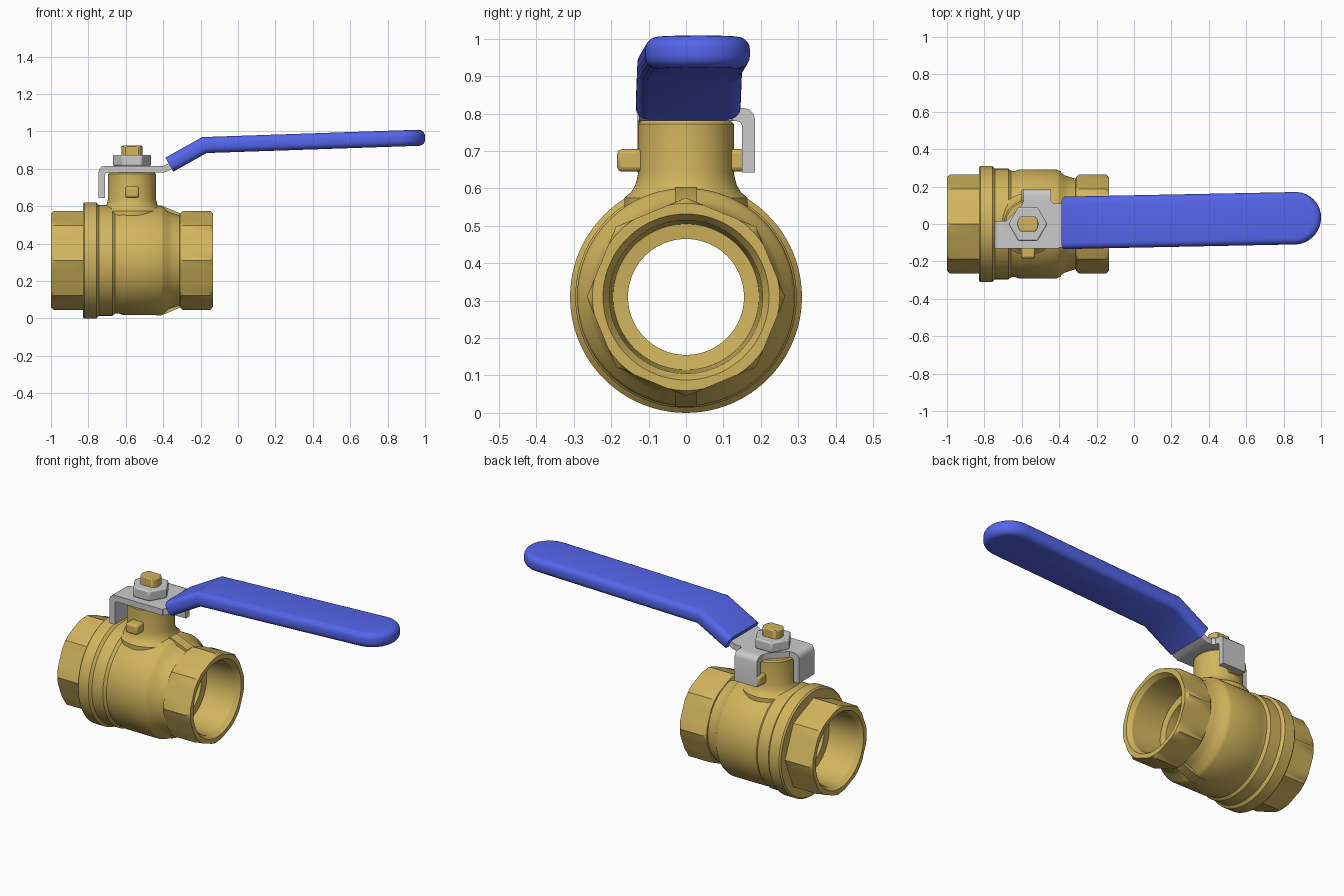
import bpy, bmesh
from math import sin, cos, pi, radians

if "Cube" in bpy.data.objects:
    bpy.data.objects.remove(bpy.data.objects["Cube"])

AX_Z = 0.31      # height of the pipe axis
STEM_X = -0.567  # position of the stem axis


def material(name, rgb):
    m = bpy.data.materials.new(name)
    m.diffuse_color = (*rgb, 1)
    m.use_nodes = True
    m.node_tree.nodes["Principled BSDF"].inputs["Base Color"].default_value = m.diffuse_color
    return m


BRASS = material("brass", (0.64, 0.46, 0.11))
BLUE = material("blue_grip", (0.09, 0.13, 0.83))


def finish(name, bm, mat=None, bevel=0):
    bmesh.ops.recalc_face_normals(bm, faces=bm.faces)
    me = bpy.data.meshes.new(name)
    bm.to_mesh(me)
    bm.free()
    ob = bpy.data.objects.new(name, me)
    bpy.context.collection.objects.link(ob)
    if mat:
        me.materials.append(mat)
    if bevel:
        mod = ob.modifiers.new("bevel", 'BEVEL')
        mod.width, mod.segments, mod.limit_method = bevel, 2, 'ANGLE'
    bpy.ops.object.select_all(action='DESELECT')
    ob.select_set(True)
    bpy.context.view_layer.objects.active = ob
    bpy.ops.object.shade_smooth_by_angle(angle=radians(30))
    return ob


def prism(name, pts, lo, hi, axis, mat=None, bevel=0):
    """Extrude a 2D outline along an axis."""
    place = {'x': lambda a, b, t: (t, a, b),
             'y': lambda a, b, t: (a, t, b),
             'z': lambda a, b, t: (a, b, t)}[axis]
    bm = bmesh.new()
    rows = [[bm.verts.new(place(a, b, t)) for a, b in pts] for t in (lo, hi)]
    n = len(pts)
    for r in rows:
        bm.faces.new(r)
    for i in range(n):
        j = (i + 1) % n
        bm.faces.new((rows[0][i], rows[0][j], rows[1][j], rows[1][i]))
    return finish(name, bm, mat, bevel)


def loft(name, rings, mat, closed):
    """Skin a list of equal rings; close the loop or cap the ends."""
    bm = bmesh.new()
    loops = [[bm.verts.new(p) for p in r] for r in rings]
    n = len(loops[0])
    for k in range(len(loops) if closed else len(loops) - 1):
        a, b = loops[k], loops[(k + 1) % len(loops)]
        for i in range(n):
            j = (i + 1) % n
            bm.faces.new((a[i], a[j], b[j], b[i]))
    if not closed:
        bm.faces.new(loops[0])
        bm.faces.new(loops[-1])
    return finish(name, bm, mat)


# Valve body: turned profile (x, radius, octagonal) with octagonal wrench ends
def body_ring(x, r, octagonal):
    ring = []
    for i in range(96):
        t = 2 * pi * i / 96
        d = t % (pi / 4) - pi / 8
        rr = min(r, 0.245 / cos(d)) if octagonal else r
        ring.append((x, rr * cos(t), AX_Z + rr * sin(t)))
    return ring


profile = [
    (-1, .25, 1), (-.985, .28, 1), (-.83, .28, 1), (-.83, .302, 0),
    (-.822, .31, 0), (-.757, .31, 0), (-.743, .296, 0), (-.672, .296, 0),
    (-.657, .284, 0), (-.635, .284, 0), (-.615, .291, 0), (-.415, .291, 0),
    (-.395, .283, 0), (-.375, .262, 0), (-.34, .25, 0), (-.312, .242, 0),
    (-.31, .25, 1), (-.295, .28, 1), (-.15, .28, 1), (-.135, .25, 1),
    # threaded sockets and through bore
    (-.135, .222, 0), (-.16, .205, 0), (-.34, .195, 0), (-.345, .155, 0),
    (-.79, .155, 0), (-.795, .195, 0), (-.975, .205, 0), (-1, .222, 0)]
loft("valve_body", [body_ring(*p) for p in profile], BRASS, True)

# Wedge ribs on top and bottom of the shoulder
for name, s in (("top_rib", 1), ("bottom_rib", -1)):
    wedge = [(-.46, .21), (-.46, .292), (-.41, .294), (-.31, .252), (-.31, .21)]
    prism(name, [(x, AX_Z + s * z) for x, z in wedge], -.03, .03, 'y', BRASS)

# Stem neck with flared foot
neck = [(.165, .5), (.165, .575), (.147, .59), (.135, .61), (.128, .64),
        (.128, .772), (.12, .78)]
loft("stem_neck", [[(STEM_X + r * cos(2 * pi * i / 64), r * sin(2 * pi * i / 64), z)
                    for i in range(64)] for r, z in neck], BRASS, False)

# Stop lugs on both sides of the neck
for name, s in (("front_lug", -1), ("back_lug", 1)):
    lo, hi = sorted((s * .1, s * .184))
    prism(name, [(-.605, .645), (-.528, .645), (-.528, .705), (-.605, .705)],
          lo, hi, 'y', BRASS, .012)

# Lever plate with two bent-down stop tabs and a ramp into the grip
prism("lever_plate", [(-.685, -.13), (-.4, -.13), (-.4, .11), (-.43, .11),
                      (-.445, .125), (-.59, .125), (-.605, .095), (-.64, .06),
                      (-.685, .015)], .78, .815, 'z')
tab = [(.06, .815), (.03, .815), (.016, .811), (.005, .8), (0, .785), (0, .643),
       (.035, .643), (.035, .768), (.04, .777), (.05, .78), (.06, .78)]
prism("left_tab", [(-.745 + d, z) for d, z in tab], -.13, .015, 'y')
prism("back_tab", [(.185 - d, z) for d, z in tab], -.59, -.445, 'x')
prism("lever_ramp", [(-.4, .78), (-.38, .785), (-.33, .813), (-.348, .845),
                     (-.385, .821), (-.4, .815)], -.125, .11, 'y')

# Nut and flatted stem end
prism("nut", [(STEM_X + .104 * cos(i * pi / 3), .104 * sin(i * pi / 3))
              for i in range(6)], .815, .875, 'z', None, .008)
prism("stem_end", [(STEM_X + .056 * cos(i * pi / 24),
                    max(-.041, min(.041, .056 * sin(i * pi / 24))))
                   for i in range(48)], .78, .924, 'z', BRASS, .012)

# Lever grip: rounded flat bar, cut at the bend and folded
START, HALF_W, HALF_T, LENGTH = -.2145, .14, .043, 1.1807
bm = bmesh.new()
outline = [(START, -HALF_W)]
outline += [(LENGTH - HALF_W + HALF_W * cos(radians(a)), HALF_W * sin(radians(a)))
            for a in range(-90, 91, 6)]
outline += [(START, HALF_W)]
low = [bm.verts.new((u, y, -HALF_T)) for u, y in outline]
top = [bm.verts.new((u, y, HALF_T)) for u, y in outline]
bm.faces.new(low)
bm.faces.new(top)
for i in range(len(low)):
    j = (i + 1) % len(low)
    bm.faces.new((low[i], low[j], top[j], top[i]))
bmesh.ops.recalc_face_normals(bm, faces=bm.faces)
rim = [e for e in bm.edges
       if abs(e.verts[0].co.z - e.verts[1].co.z) < 1e-5
       and max(v.co.x for v in e.verts) > START + .01]
bmesh.ops.bevel(bm, geom=rim, offset=.034, segments=5, profile=.5,
                affect='EDGES', clamp_overlap=True)
bmesh.ops.bisect_plane(bm, geom=bm.verts[:] + bm.edges[:] + bm.faces[:],
                       plane_co=(0, 0, 0), plane_no=(1, 0, 0), dist=1e-5)
A1, A2 = radians(29.3), radians(1.95)
for v in bm.verts:
    u, y, w = v.co
    if abs(u) < 1e-4:
        a, w = (A1 + A2) / 2, w / cos((A1 - A2) / 2)
    else:
        a = A1 if u < 0 else A2
    v.co = (-.18 + u * cos(a) - w * sin(a), y + .01 + .02 * u,
            .927 + u * sin(a) + w * cos(a))
finish("lever_grip", bm, BLUE)
